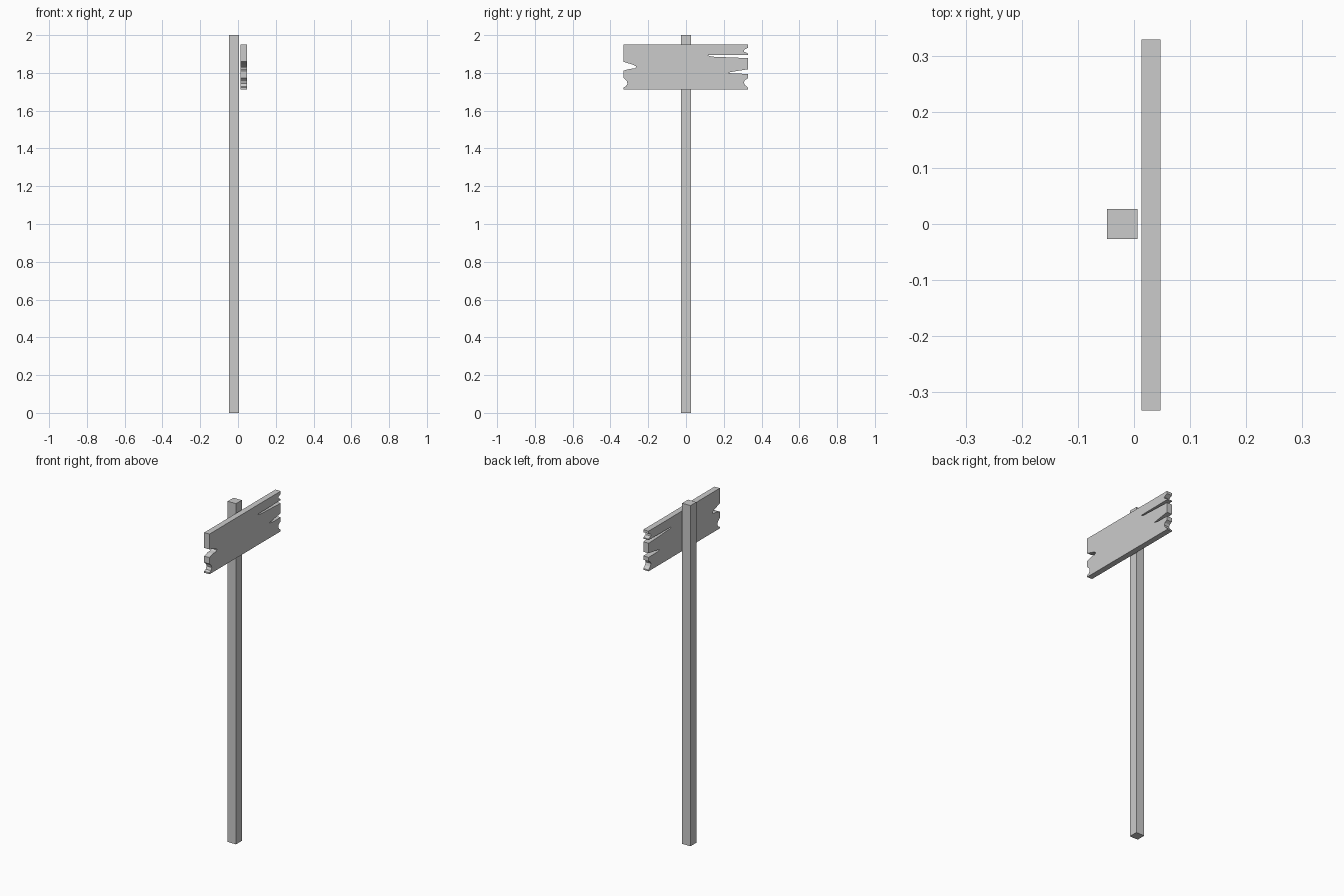
import bpy, bmesh


def prism(name, outline, axis, start, end):
    """Extrude a closed 2D outline along x or z into a solid."""
    def place(a, b):
        return (start, a, b) if axis == 'x' else (a, b, start)
    bm = bmesh.new()
    face = bm.faces.new([bm.verts.new(place(a, b)) for a, b in outline])
    out = bmesh.ops.extrude_face_region(bm, geom=[face])
    moved = [v for v in out['geom'] if isinstance(v, bmesh.types.BMVert)]
    d = end - start
    bmesh.ops.translate(bm, verts=moved, vec=(d, 0, 0) if axis == 'x' else (0, 0, d))
    bmesh.ops.recalc_face_normals(bm, faces=bm.faces)
    mesh = bpy.data.meshes.new(name)
    bm.to_mesh(mesh)
    bm.free()
    obj = bpy.data.objects.new(name, mesh)
    bpy.context.collection.objects.link(obj)
    return obj


# Square post
prism("post", [(-0.048, -0.027), (0.006, -0.027), (0.006, 0.027), (-0.048, 0.027)],
      'z', 0.0, 2.0)

# Weathered end of the board at -y, top to bottom
left_end = [(-0.332, 1.949), (-0.332, 1.859), (-0.283, 1.844), (-0.264, 1.835),
            (-0.264, 1.829), (-0.272, 1.823), (-0.300, 1.821), (-0.332, 1.811),
            (-0.332, 1.774), (-0.314, 1.757), (-0.310, 1.744), (-0.318, 1.729),
            (-0.332, 1.722), (-0.332, 1.713)]

# Split end of the board at +y, bottom to top
right_end = [(0.329, 1.713), (0.329, 1.721), (0.313, 1.735), (0.306, 1.750),
             (0.312, 1.762), (0.329, 1.772), (0.329, 1.795), (0.255, 1.796),
             (0.222, 1.801), (0.250, 1.807), (0.329, 1.819), (0.329, 1.878),
             (0.135, 1.886), (0.114, 1.894), (0.329, 1.896), (0.329, 1.903),
             (0.308, 1.912), (0.306, 1.921), (0.329, 1.934), (0.329, 1.949)]

# Sign board
prism("sign_board", left_end + right_end, 'x', 0.013, 0.047)
